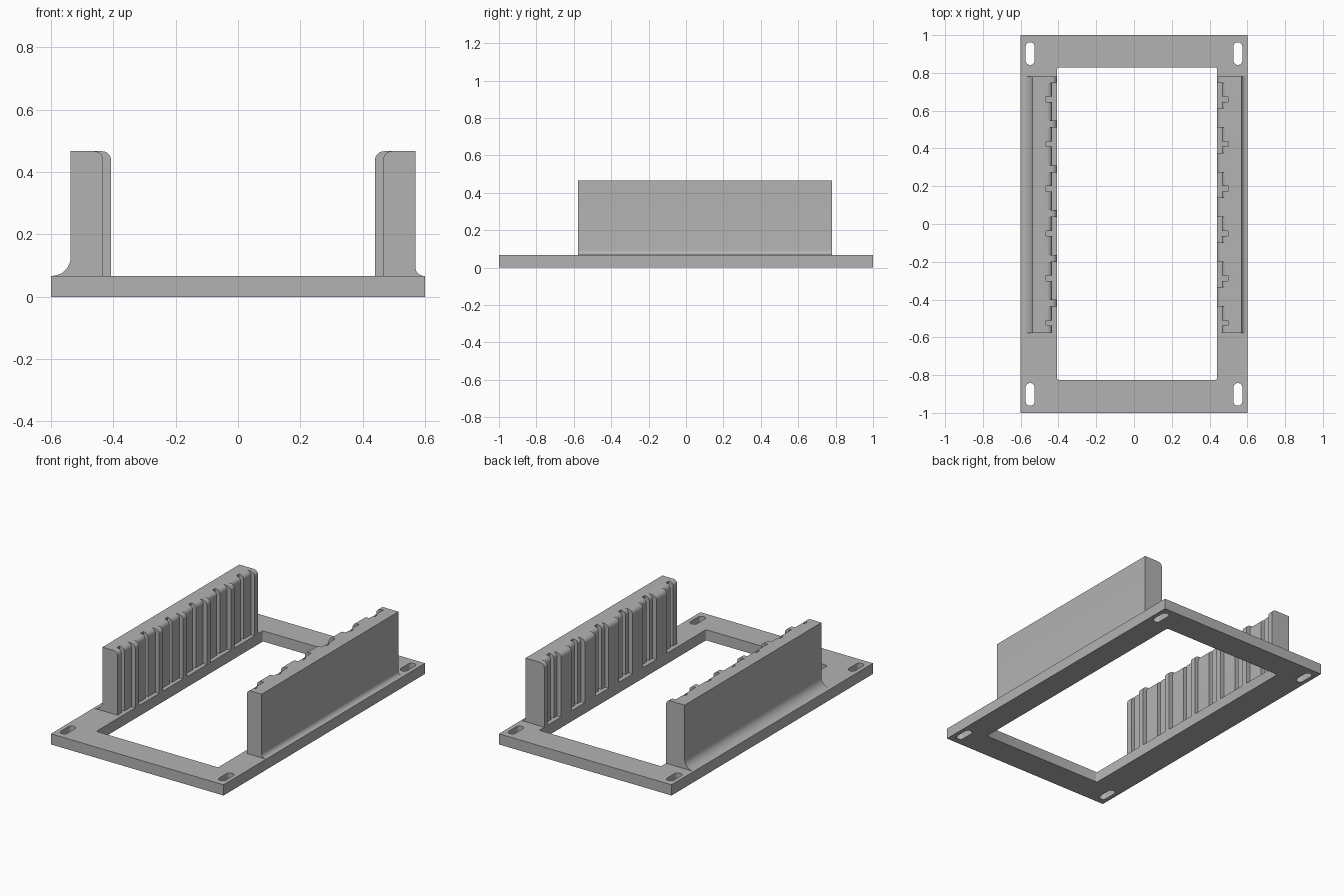
import bpy, bmesh
from math import sin, cos, pi

if "Cube" in bpy.data.objects:
    bpy.data.objects.remove(bpy.data.objects["Cube"])

GREY = (0.45, 0.45, 0.45, 1)
grey = bpy.data.materials.new("plain grey")
grey.use_nodes = True
grey.diffuse_color = GREY
grey.node_tree.nodes["Principled BSDF"].inputs["Base Color"].default_value = GREY

PLATE = 0.067            # plate thickness
TOP = 0.467              # top of the walls
BACK, FRONT = 0.78, -0.578


def finish(name, mesh):
    mesh.materials.clear()
    mesh.materials.append(grey)
    ob = bpy.data.objects.new(name, mesh)
    bpy.context.collection.objects.link(ob)
    bpy.ops.object.select_all(action='DESELECT')
    ob.select_set(True)
    bpy.context.view_layer.objects.active = ob
    bpy.ops.object.shade_smooth_by_angle(angle=pi / 6)
    return ob


def rounded_rect(cx, cy, w, h, r, steps=8):
    """Outline of a rectangle with rounded corners."""
    pts = []
    for i, (sx, sy) in enumerate([(1, 1), (-1, 1), (-1, -1), (1, -1)]):
        for k in range(steps + 1):
            a = (i + k / steps) * pi / 2
            pts.append((cx + sx * (w / 2 - r) + r * cos(a),
                        cy + sy * (h / 2 - r) + r * sin(a)))
    return pts


# Base plate: outline with a window and four mounting slots
outlines = [[(-0.6, -1), (0.6, -1), (0.6, 1), (-0.6, 1)],
            rounded_rect(0.016, 0.002, 0.846, 1.654, 0.008, 3)]
outlines += [rounded_rect(sx * 0.55, sy * 0.902, 0.047, 0.12, 0.0234)
             for sx in (-1, 1) for sy in (-1, 1)]
curve = bpy.data.curves.new("plate_outline", 'CURVE')
curve.dimensions = '2D'
curve.fill_mode = 'BOTH'
curve.extrude = PLATE / 2
for pts in outlines:
    sp = curve.splines.new('POLY')
    sp.points.add(len(pts) - 1)
    for p, (x, y) in zip(sp.points, pts):
        p.co = (x, y, PLATE / 2, 1)
    sp.use_cyclic_u = True
helper = bpy.data.objects.new("plate_helper", curve)
bpy.context.collection.objects.link(helper)
bpy.context.view_layer.update()
mesh = bpy.data.meshes.new_from_object(
    helper.evaluated_get(bpy.context.evaluated_depsgraph_get()))
for v in mesh.vertices:      # outline points sit at mid thickness
    v.co.z = PLATE if v.co.z > PLATE / 2 else 0
bpy.data.objects.remove(helper)
bm = bmesh.new()
bm.from_mesh(mesh)
bmesh.ops.remove_doubles(bm, verts=bm.verts, dist=1e-5)
bmesh.ops.recalc_face_normals(bm, faces=bm.faces)
bm.to_mesh(mesh)
bm.free()
finish("base_plate", mesh)


def wall_profile(s, outer, fillet, inner, r, steps=8):
    """Wall cross-section: outer foot fillet, flat top, rounded inner top."""
    angles = [k / steps * pi / 2 for k in range(steps + 1)]
    pts = [(outer + s * fillet * (1 - sin(a)), PLATE + fillet * (1 - cos(a)))
           for a in angles]
    pts.append((outer, TOP))
    pts += [(inner + s * r * (1 - sin(a)), TOP - r * (1 - cos(a))) for a in angles]
    pts.append((inner, PLATE))
    return pts


def guide_wall(name, s, outer, fillet, land, recess, notch, recess_len):
    """Slotted wall, swept front to back as a stepped section."""
    # Segments along y: land, recess, notch, recess, repeated
    spans, y = [], BACK
    for i in range(6):
        start = 0.747 - 0.237 * i
        mid = start - 0.086
        for end, x, r in ((start, land, 0.03), (mid + 0.014, recess, 0.028),
                          (mid - 0.014, notch, 0.0),
                          (start - recess_len, recess, 0.028)):
            spans.append((y, end, x, r))
            y = end
    spans[-1] = (spans[-1][0], FRONT, recess, 0.028)

    bm = bmesh.new()
    rings = []
    for y0, y1, x, r in spans:
        prof = wall_profile(s, outer, fillet, x, r)
        for y in (y0, y1):
            rings.append([bm.verts.new((px, y, pz)) for px, pz in prof])
    n = len(rings[0])
    for a, b in zip(rings, rings[1:]):
        for i in range(n):
            j = (i + 1) % n
            f = bm.faces.new((a[i], a[j], b[j], b[i]))
            if f.calc_area() < 1e-8:
                bm.faces.remove(f)
    bm.faces.new(rings[0])
    bm.faces.new(rings[-1][::-1])
    bmesh.ops.remove_doubles(bm, verts=bm.verts, dist=1e-5)
    # Sweeping order fixes the winding; flip the side that is mirrored
    if s > 0:
        bmesh.ops.reverse_faces(bm, faces=bm.faces)
    bm.normal_update()
    if max(bm.faces, key=lambda f: f.calc_center_median().y).normal.y < 0:
        bmesh.ops.reverse_faces(bm, faces=bm.faces)
    mesh = bpy.data.meshes.new(name)
    bm.to_mesh(mesh)
    bm.free()
    finish(name, mesh)


# Guide walls: narrow ribs on one side, wide ribs on the other
guide_wall("right_guide_wall", -1, -0.537, 0.06, -0.407, -0.433, -0.466, 0.2)
guide_wall("left_guide_wall", 1, 0.569, 0.028, 0.439, 0.466, 0.497, 0.133)
